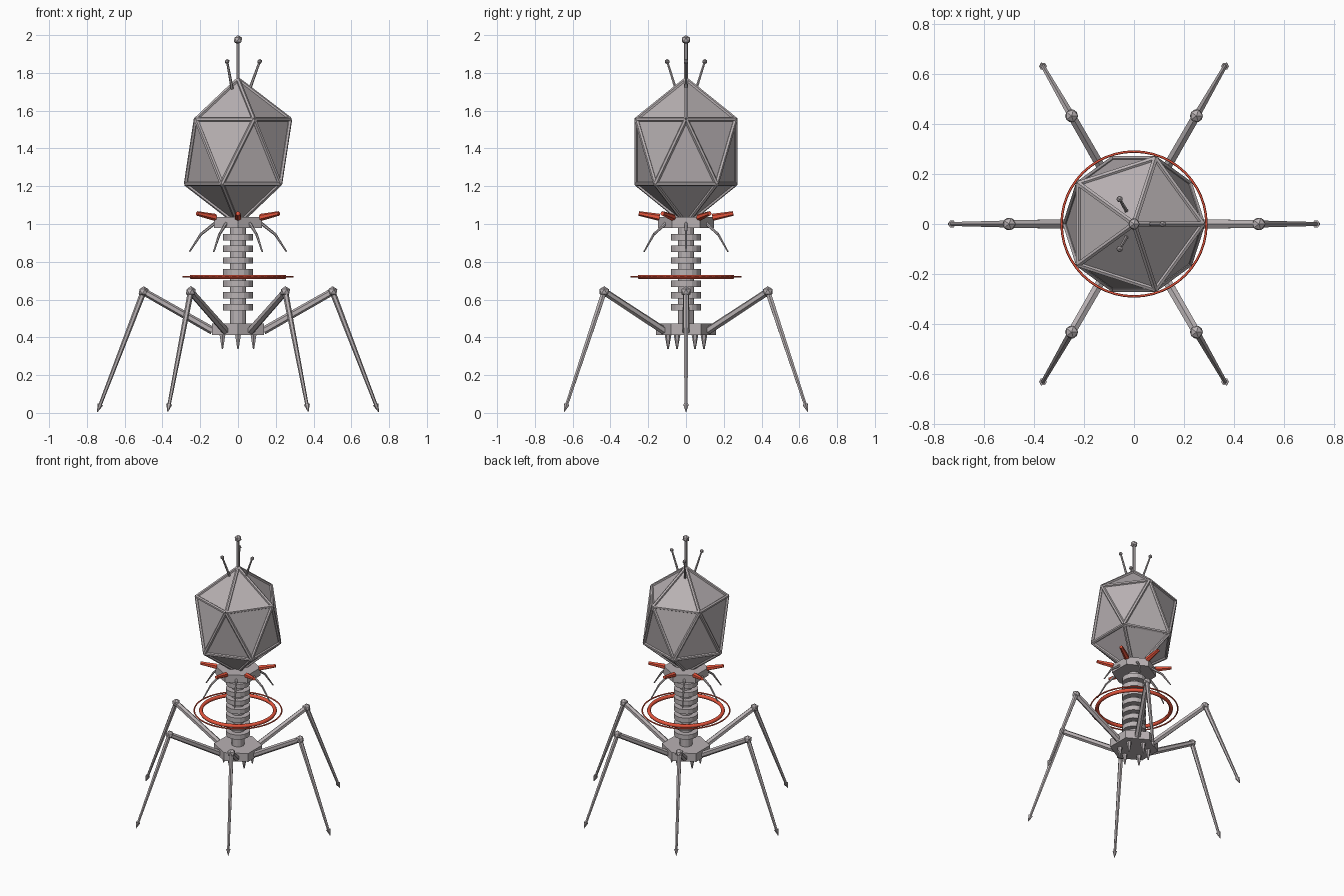
import bpy, bmesh, math
from mathutils import Vector

if "Cube" in bpy.data.objects:
    bpy.data.objects.remove(bpy.data.objects["Cube"])


def material(name, r, g, b):
    m = bpy.data.materials.new(name)
    m.diffuse_color = (r, g, b, 1)
    m.use_nodes = True
    m.node_tree.nodes["Principled BSDF"].inputs["Base Color"].default_value = m.diffuse_color
    return m


GREY = material("warm grey", 0.48, 0.44, 0.45)
RED = material("red", 0.80, 0.09, 0.045)


def finish(name, bm, mat):
    bmesh.ops.recalc_face_normals(bm, faces=bm.faces)
    me = bpy.data.meshes.new(name)
    bm.to_mesh(me)
    bm.free()
    me.materials.append(mat)
    ob = bpy.data.objects.new(name, me)
    bpy.context.collection.objects.link(ob)
    return ob


def add_rod(bm, a, b, r1, r2=None, sides=6):
    """Tapered cylinder from a to b."""
    a, b = Vector(a), Vector(b)
    d = b - a
    res = bmesh.ops.create_cone(bm, cap_ends=True, segments=sides, radius1=r1,
                                radius2=r1 if r2 is None else r2, depth=d.length)
    q = d.to_track_quat('Z', 'Y')
    for v in res["verts"]:
        v.co = q @ v.co + (a + b) / 2


def add_ball(bm, c, r):
    res = bmesh.ops.create_icosphere(bm, subdivisions=1, radius=r)
    bmesh.ops.translate(bm, verts=res["verts"], vec=c)


def polar(r, deg, z):
    t = math.radians(deg)
    return Vector((r * math.cos(t), r * math.sin(t), z))


def rod(name, mat, *args, **kw):
    bm = bmesh.new()
    add_rod(bm, *args, **kw)
    return finish(name, bm, mat)


def ring(name, mat, major, minor, z, n=48, m=6):
    bm = bmesh.new()
    loops = [[bm.verts.new(polar(major + minor * math.cos(j * math.tau / m), i * 360 / n,
                                 z + minor * math.sin(j * math.tau / m)))
              for j in range(m)] for i in range(n)]
    for i in range(n):
        p, q = loops[i], loops[(i + 1) % n]
        for j in range(m):
            k = (j + 1) % m
            bm.faces.new((p[j], q[j], q[k], p[k])).smooth = True
    return finish(name, bm, mat)


def hex_plate(name, r, z0, z1):
    bm = bmesh.new()
    rows = [[bm.verts.new(polar(r, 30 + 60 * i, z)) for i in range(6)] for z in (z0, z1)]
    for row in rows:
        bm.faces.new(row)
    for i in range(6):
        j = (i + 1) % 6
        bm.faces.new((rows[0][i], rows[0][j], rows[1][j], rows[1][i]))
    return finish(name, bm, GREY)


# Head: stretched twenty-sided shell with a strut on every edge
bm = bmesh.new()
top, bottom = bm.verts.new((0, 0, 1.765)), bm.verts.new((0, 0, 1.0))
upper = [bm.verts.new(polar(0.275, 72 * i, 1.554)) for i in range(5)]
lower = [bm.verts.new(polar(0.275, 72 * i + 36, 1.212)) for i in range(5)]
for i in range(5):
    j = (i + 1) % 5
    bm.faces.new((top, upper[i], upper[j]))
    bm.faces.new((upper[i], lower[i], upper[j]))
    bm.faces.new((lower[i], lower[j], upper[j]))
    bm.faces.new((bottom, lower[j], lower[i]))
struts = bmesh.new()
for e in bm.edges:
    add_rod(struts, e.verts[0].co, e.verts[1].co, 0.012)
finish("head_shell", bm, GREY)
finish("head_struts", struts, GREY)

# Crown pole and three antennae
bm = bmesh.new()
add_rod(bm, (0, 0, 1.75), (0, 0, 1.975), 0.01)
add_ball(bm, (0, 0, 1.975), 0.025)
finish("crown_pole", bm, GREY)
for i in range(3):
    bm = bmesh.new()
    tip = polar(0.115, 120 * i, 1.86)
    add_rod(bm, polar(0.062, 120 * i, 1.715), tip, 0.008, 0.006)
    add_ball(bm, tip, 0.014)
    finish("antenna", bm, GREY)

# Collar, tail column with stacked rings, and hexagonal base plate
hex_plate("collar", 0.148, 0.98, 1.037)
hex_plate("base_plate", 0.16, 0.412, 0.472)
rod("tail_column", GREY, (0, 0, 0.46), (0, 0, 1.0), 0.042, sides=12)
for i in range(7):
    z = 0.56 + 0.0617 * i
    rod("tail_ring", GREY, (0, 0, z - 0.017), (0, 0, z + 0.017), 0.08, sides=16)

# Red hoops around the tail
ring("inner_hoop", RED, 0.245, 0.013, 0.72)
ring("outer_hoop", RED, 0.29, 0.005, 0.72)

for i in range(6):
    a, b = 60 * i, 60 * i + 30
    # Red collar spikes
    rod("collar_spike", RED, polar(0.14, b, 1.035), polar(0.25, b, 1.056), 0.019, 0.012)
    # Bent whiskers under the collar
    bm = bmesh.new()
    pts = [polar(0.115, a, 1.01), polar(0.197, a, 0.945), polar(0.257, a, 0.853)]
    add_rod(bm, pts[0], pts[1], 0.009, 0.007)
    add_rod(bm, pts[1], pts[2], 0.007, 0.004)
    finish("whisker", bm, GREY)
    # Pins under the base plate
    rod("base_pin", GREY, polar(0.095, b, 0.415), polar(0.095, b, 0.338), 0.018, 0.004)
    # Jointed legs
    hip, knee = polar(0.135, a, 0.435), polar(0.5, a, 0.642)
    ankle, toe = polar(0.729, a, 0.045), polar(0.745, a, 0.004)
    bm = bmesh.new()
    add_rod(bm, hip, knee, 0.021, 0.019)
    add_ball(bm, knee, 0.029)
    add_rod(bm, knee, ankle, 0.016, 0.009)
    add_rod(bm, ankle, toe, 0.016, 0.001)
    finish("leg", bm, GREY)
